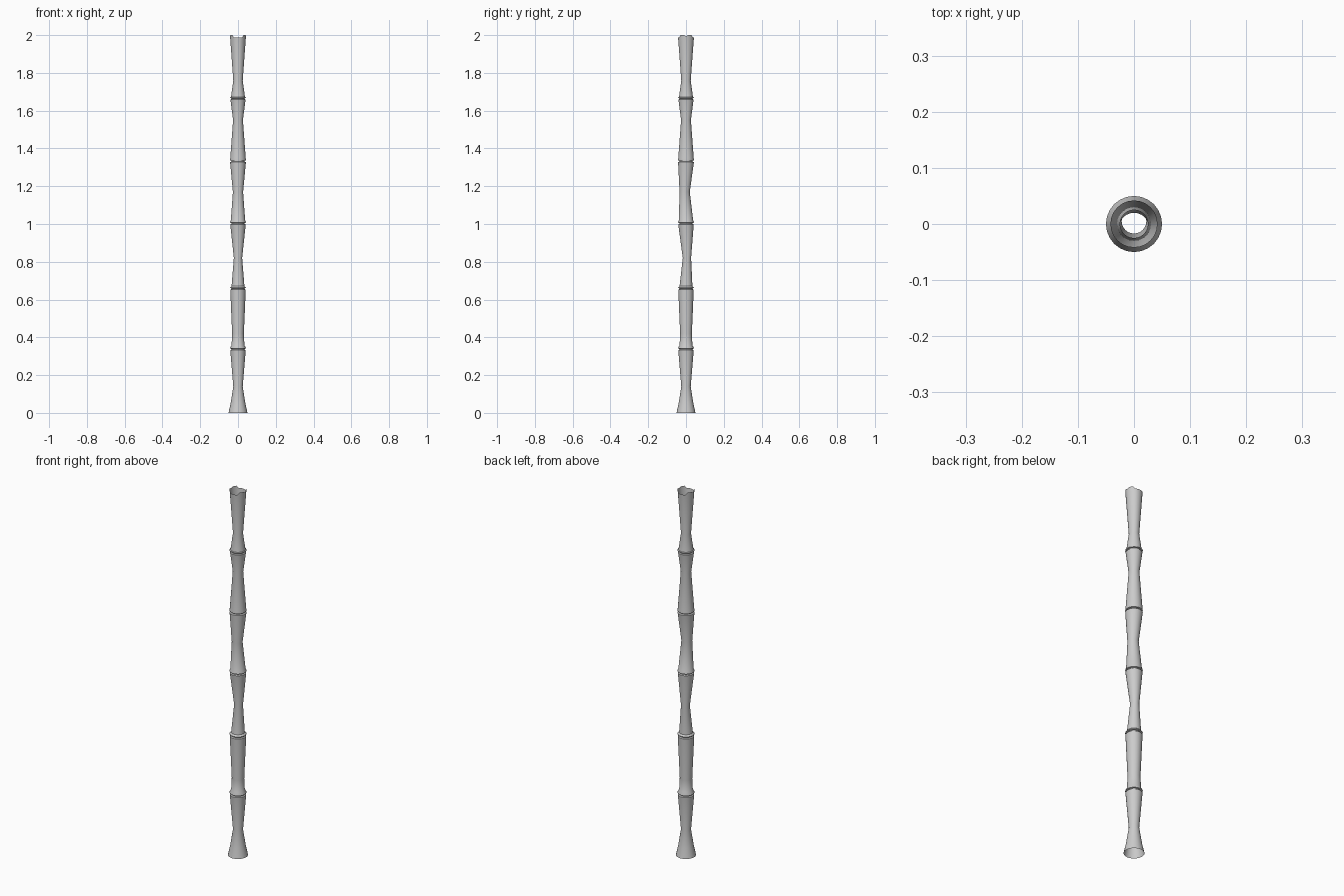
import bpy, bmesh, math

if "Cube" in bpy.data.objects:
    bpy.data.objects.remove(bpy.data.objects["Cube"])

SIDES = 24

# Per joint-to-joint section: (z start, r start, z waist, r waist, waist y offset, z end, r end)
sections = [
    (0.00, 0.050, 0.14, 0.025, 0.000, 0.332, 0.041),
    (0.358, 0.034, 0.42, 0.031, 0.000, 0.652, 0.041),
    (0.672, 0.034, 0.82, 0.022, 0.005, 0.998, 0.041),
    (1.018, 0.038, 1.17, 0.027, -0.007, 1.328, 0.042),
    (1.348, 0.041, 1.55, 0.026, 0.000, 1.658, 0.040),
    (1.672, 0.037, 1.76, 0.025, 0.000, 1.985, 0.042),
]

# Rings up the cane: flared section, groove, then raised collar at each joint
rings = []
for i, (z0, r0, zw, rw, cy, z1, r1) in enumerate(sections):
    rings.append((z0, r0, 0))
    if i == 0:
        rings.append((0.05, 0.039, 0))
    rings += [(zw, rw, cy), (z1, r1, 0)]
    if i < len(sections) - 1:
        rings += [(z1 + 0.003, 0.035, 0), (z1 + 0.007, 0.035, 0),
                  (z1 + 0.009, 0.042, 0), (z1 + 0.012, 0.042, 0)]

# Broken rim: splinters on the left and right, with a small notch in each
def rim_height(a):
    c = abs(math.cos(a))
    h = 0.015 if 0.7 < c < 0.97 else (0.008 if c >= 0.97 else 0.003)
    return h

bm = bmesh.new()
loops = []
for k, (z, r, cy) in enumerate(rings):
    loop = []
    for j in range(SIDES):
        a = 2 * math.pi * j / SIDES
        dz = rim_height(a) if k == len(rings) - 1 else 0
        loop.append(bm.verts.new((r * math.cos(a), cy + r * math.sin(a), z + dz)))
    loops.append(loop)
for lo, hi in zip(loops, loops[1:]):
    for j in range(SIDES):
        n = (j + 1) % SIDES
        bm.faces.new((lo[j], lo[n], hi[n], hi[j]))

# Hollow open-ended bamboo pole
mesh = bpy.data.meshes.new("bamboo_pole")
bm.to_mesh(mesh)
bm.free()
pole = bpy.data.objects.new("bamboo_pole", mesh)
bpy.context.collection.objects.link(pole)
bpy.context.view_layer.objects.active = pole
pole.select_set(True)
bpy.ops.object.shade_smooth_by_angle(angle=math.radians(30))
